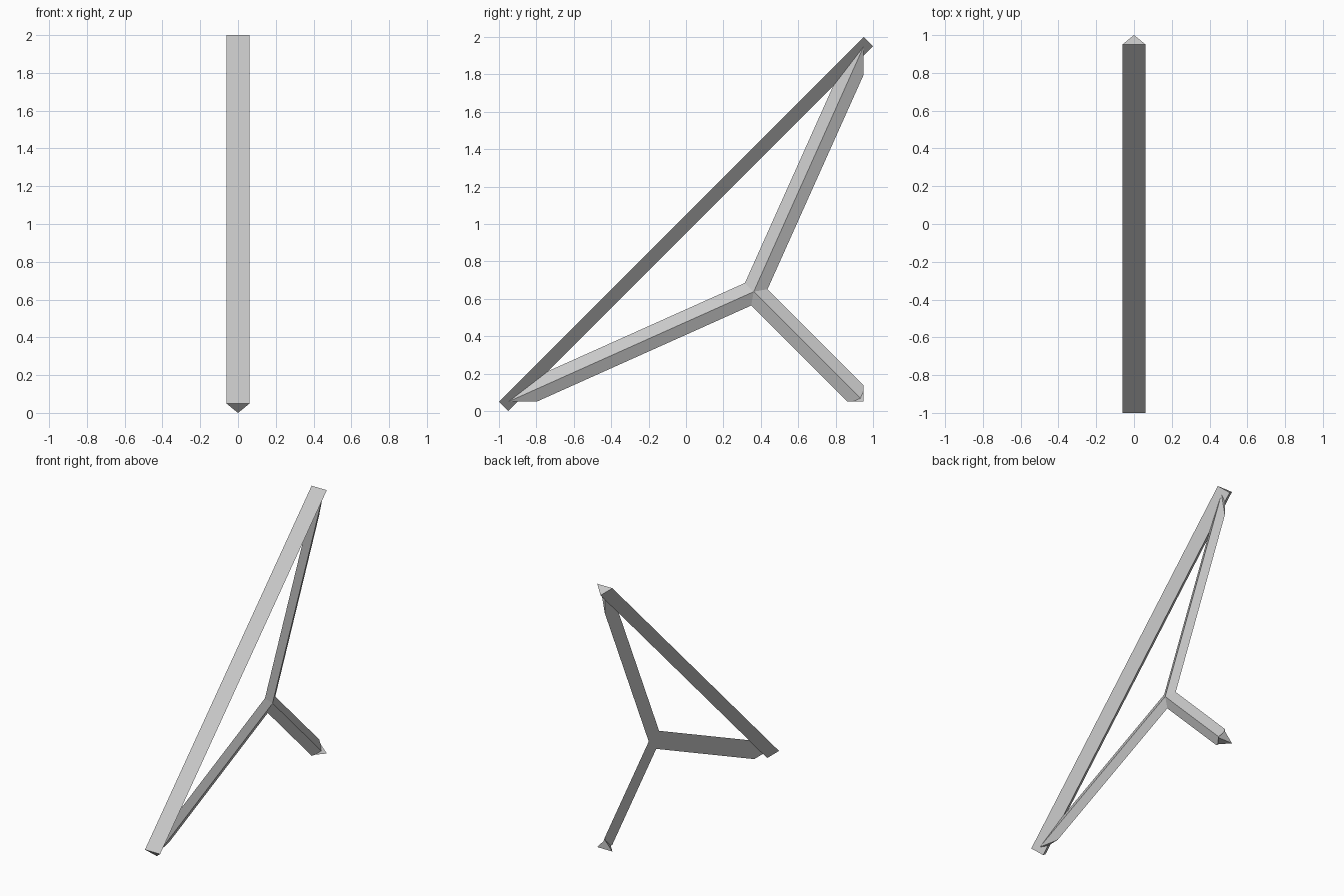
import bpy, bmesh
from mathutils import Vector

cube = bpy.data.objects.get("Cube")
if cube:
    bpy.data.objects.remove(cube)

# One plain grey
grey = bpy.data.materials.new("plain_grey")
grey.use_nodes = True
colour = (0.58, 0.58, 0.58, 1)
grey.diffuse_color = colour
grey.node_tree.nodes["Principled BSDF"].inputs["Base Color"].default_value = colour

HALF = 0.062      # half width of every bar
RIDGE = 0.03      # height of the spoke ridge


def finish(name, bm):
    bmesh.ops.recalc_face_normals(bm, faces=bm.faces)
    mesh = bpy.data.meshes.new(name)
    bm.to_mesh(mesh)
    bm.free()
    mesh.materials.append(grey)
    obj = bpy.data.objects.new(name, mesh)
    bpy.context.collection.objects.link(obj)
    return obj


def prism(profile, travel):
    """Closed bar made by sweeping a profile along a vector."""
    bm = bmesh.new()
    face = bm.faces.new([bm.verts.new(p) for p in profile])
    swept = bmesh.ops.extrude_face_region(bm, geom=[face], use_keep_orig=True)
    verts = [g for g in swept["geom"] if isinstance(g, bmesh.types.BMVert)]
    bmesh.ops.translate(bm, verts=verts, vec=travel)
    return bm


def cut(bm, point, normal):
    """Remove what lies on the normal side and cap the opening."""
    geom = bm.verts[:] + bm.edges[:] + bm.faces[:]
    bmesh.ops.bisect_plane(bm, geom=geom, plane_co=point, plane_no=normal,
                           clear_outer=True)
    bmesh.ops.holes_fill(bm, edges=[e for e in bm.edges if e.is_boundary])


# Long sloping bar, flat side to the front
finish("sloping_bar", prism([(-HALF, -1, 0.05), (HALF, -1, 0.05), (0, -0.95, 0)],
                            Vector((0, 1.95, 1.95))))

# Three ridged spokes, mitred where they meet
centre = Vector((0, 0.362, 0.638))
corners = {"front_spoke": Vector((0, -0.95, 0.05)),
           "upper_spoke": Vector((0, 0.95, 1.95)),
           "lower_spoke": Vector((0, 0.95, 0.05))}
directions = {n: (c - centre).normalized() for n, c in corners.items()}
x_axis = Vector((1, 0, 0))
for name, along in directions.items():
    side = x_axis.cross(along)
    start = centre - along * 0.2
    profile = [start + side * HALF, start - side * HALF, start + x_axis * RIDGE]
    length = (corners[name] - centre).length + 0.4
    bm = prism(profile, along * length)
    for other, direction in directions.items():
        if other != name:
            cut(bm, centre, direction - along)
    cut(bm, (0, 0, 0.05), (0, 0, -1))
    cut(bm, (0, 0.95, 0), (0, 1, 0))
    cut(bm, (0, 0, 1.0), (0, -1, 1))
    finish(name, bm)

# Wedge tip at the foot of the lower spoke
bm = bmesh.new()
for p in [(-HALF, 0.95, 0.05), (HALF, 0.95, 0.05), (0, 0.95, 0.12), (0, 0.88, 0.05)]:
    bm.verts.new(p)
bmesh.ops.convex_hull(bm, input=bm.verts)
finish("foot_tip", bm)
